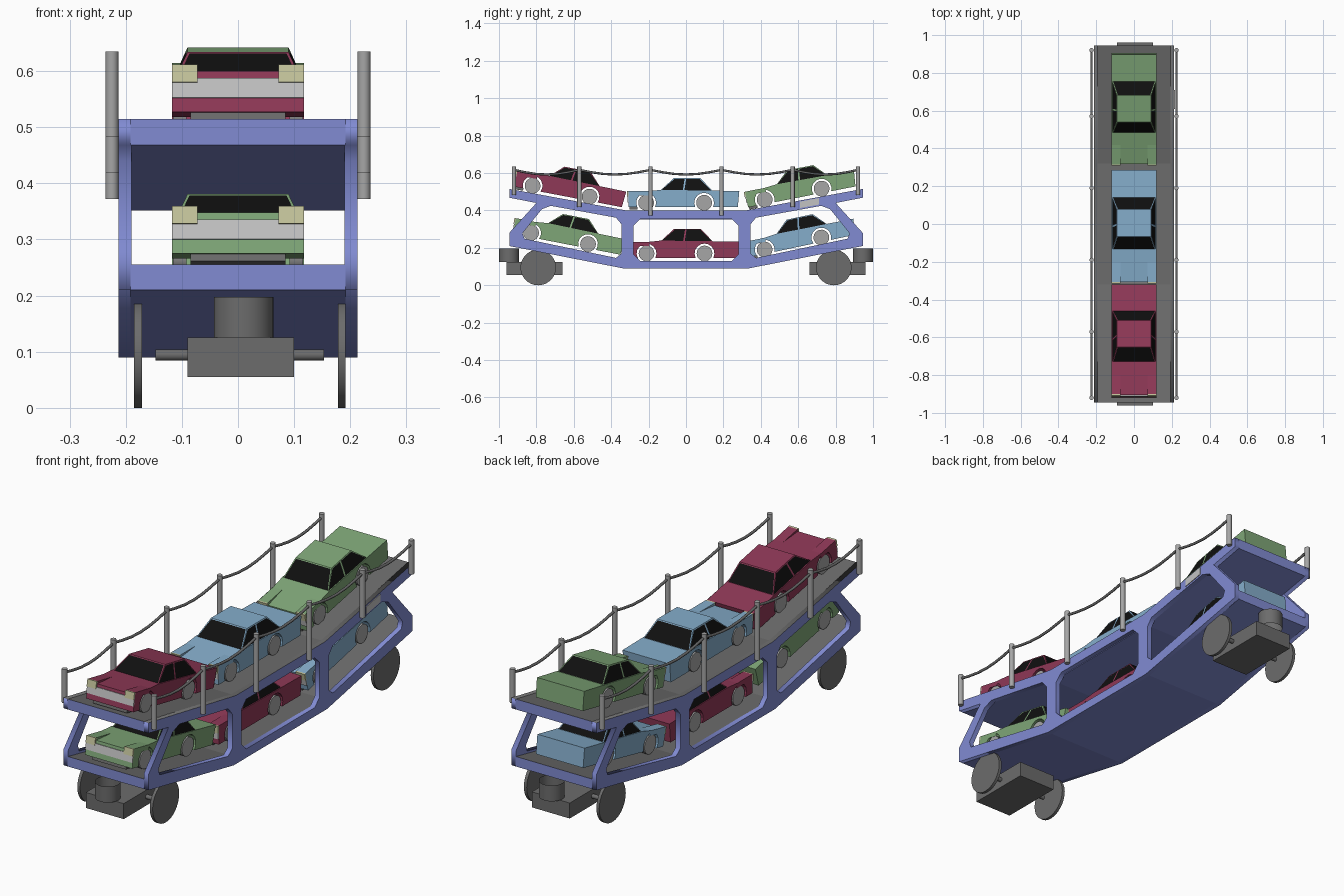
import bpy, bmesh, math
from mathutils import Matrix

if "Cube" in bpy.data.objects:
    bpy.data.objects.remove(bpy.data.objects["Cube"])

def mat(name, r, g, b):
    m = bpy.data.materials.new(name)
    m.diffuse_color = (r, g, b, 1)
    m.use_nodes = True
    m.node_tree.nodes["Principled BSDF"].inputs["Base Color"].default_value = m.diffuse_color
    return m

FRAME = mat("frame blue", .22, .26, .65)
GRAY = mat("dark gray", .15, .15, .15)
METAL = mat("light metal", .38, .38, .38)
RED = mat("car red", .275, .04, .095)
GREEN = mat("car green", .21, .38, .185)
BLUE = mat("car blue", .235, .42, .60)
BLACK = mat("window black", .005, .005, .005)
SILVER = mat("grille silver", .54, .54, .54)
LAMP = mat("headlight cream", .55, .55, .33)
I = Matrix.Identity(4)
TO_SIDE = Matrix(((0, 0, 1, 0), (1, 0, 0, 0), (0, 1, 0, 0), (0, 0, 0, 1)))  # 2D (y, z) to world

def finish(name, me, mats, M=I):
    for m in mats:
        me.materials.append(m)
    ob = bpy.data.objects.new(name, me)
    bpy.context.collection.objects.link(ob)
    ob.matrix_world = M
    return ob

def from_bm(name, bm, mats, M=I):
    me = bpy.data.meshes.new(name)
    bmesh.ops.recalc_face_normals(bm, faces=bm.faces)
    bm.normal_update()
    bm.to_mesh(me)
    bm.free()
    return finish(name, me, mats, M)

def box(name, x0, x1, y0, y1, z0, z1, m, M=I):
    bm = bmesh.new()
    bmesh.ops.create_cube(bm, size=1, matrix=Matrix.Translation(((x0+x1)/2, (y0+y1)/2, (z0+z1)/2))
                          @ Matrix.Diagonal((x1-x0, y1-y0, z1-z0, 1)))
    return from_bm(name, bm, [m], M)

def cyl(name, c, r, h, m, axis='Z', M=I, seg=20, caps=True):
    bm = bmesh.new()
    R = Matrix.Rotation(math.pi/2, 4, 'Y') if axis == 'X' else I
    bmesh.ops.create_cone(bm, cap_ends=caps, segments=seg, radius1=r, radius2=r, depth=h,
                          matrix=Matrix.Translation(c) @ R)
    for f in bm.faces:
        f.smooth = len(f.verts) == 4
    return from_bm(name, bm, [m], M)

def extrude(name, pts, x0, x1, mats, M=I):
    bm = bmesh.new()
    f = bm.faces.new([bm.verts.new((x0, y, z)) for y, z in pts])
    ext = bmesh.ops.extrude_face_region(bm, geom=[f])
    bmesh.ops.translate(bm, vec=(x1-x0, 0, 0), verts=[v for v in ext['geom'] if isinstance(v, bmesh.types.BMVert)])
    return from_bm(name, bm, mats, M)

def curve_mesh(name, cu, mats, xf):
    tmp = bpy.data.objects.new("tmp", cu)
    bpy.context.collection.objects.link(tmp)
    bpy.context.view_layer.update()
    me = bpy.data.meshes.new_from_object(tmp.evaluated_get(bpy.context.evaluated_depsgraph_get()))
    bpy.data.objects.remove(tmp)
    me.materials.clear()
    me.transform(xf)
    return finish(name, me, mats)

def spline(cu, pts, cyclic):
    s = cu.splines.new('POLY')
    s.points.add(len(pts)-1)
    for p, co in zip(s.points, pts):
        p.co = (*co, 1) if len(co) == 3 else (*co, 0, 1)
    s.use_cyclic_u = cyclic

def mirror(pts):
    return pts + [(-y, z) for y, z in reversed(pts)]

def chamfer(pts, d):
    out = []
    for i, (y, z) in enumerate(pts):
        for q in (pts[i-1], pts[(i+1) % len(pts)]):
            L = math.hypot(q[0]-y, q[1]-z)
            out.append((y+(q[0]-y)*d/L, z+(q[1]-z)*d/L))
    return out

def gray_tops(ob, zmin):
    for p in ob.data.polygons:
        p.material_index = 1 if p.normal.z > .9 and p.center.z > zmin else 0

# Two bent decks, blue with gray floors
upper = [(-.32, .40), (-.945, .515), (-.945, .468), (-.32, .352)]
lower = [(-.335, .13), (-.945, .255), (-.945, .21), (-.335, .09)]
for name, p in (("upper_deck", upper), ("lower_deck", lower)):
    gray_tops(extrude(name, mirror(p), -.192, .192, [FRAME, GRAY]), 0)

# Side frames with three chamfered openings
outline = mirror([(-.32, .40), (-.945, .515), (-.945, .468), (-.80, .44), (-.945, .28), (-.945, .21), (-.335, .09)])
end_hole = chamfer([(-.893, .255), (-.752, .43), (-.345, .356), (-.345, .14)], .03)
mid_hole = chamfer([(-.28, .355), (.28, .355), (.28, .13), (-.28, .13)], .035)
for side, sx in (("left", -1), ("right", 1)):
    cu = bpy.data.curves.new("side_frame", 'CURVE')
    cu.dimensions, cu.fill_mode, cu.extrude = '2D', 'BOTH', .0115
    for pts in (outline, end_hole, mid_hole, [(-y, z) for y, z in end_hole]):
        spline(cu, pts, True)
    ob = curve_mesh(side + "_side_frame", cu, [FRAME, GRAY], Matrix.Translation((sx*.2015, 0, 0)) @ TO_SIDE)
    gray_tops(ob, .39)

    # Railing posts and sagging cable
    ys = [-.92, -.57, -.19, .19, .57, .92]
    for y in ys:
        bottom = .372 + max(0, abs(y)-.32)*.184
        cyl(side + "_rail_post", (sx*.2245, y, (.635+bottom)/2), .0115, .635-bottom, METAL)
    cu = bpy.data.curves.new("cable", 'CURVE')
    cu.dimensions, cu.bevel_depth, cu.bevel_resolution = '3D', .006, 2
    path = [(sx*.2245, a+(b-a)*t/6, .617-.025*math.sin(math.pi*t/6)) for a, b in zip(ys, ys[1:]) for t in range(6)]
    spline(cu, path + [(sx*.2245, ys[-1], .617)], False)
    curve_mesh(side + "_rail_cable", cu, [GRAY], I)

# Small plate on the right upper beam
extrude("side_plate", [(.61, .413), (.71, .431), (.71, .466), (.61, .447)], .213, .216, [SILVER])

# Wheel sets under both ends
for end, s in (("front", -1), ("rear", 1)):
    ya, yb = sorted((s*.96, s*.66))
    box(end + "_bogie_block", -.09, .1, ya, yb, .055, .125, GRAY)
    cyl(end + "_bogie_pivot", (.01, s*.946, .161), .053, .072, GRAY, seg=32, caps=False)
    cyl(end + "_axle", (.003, s*.795, .094), .01, .3, GRAY, 'X')
    for x in (-.178, .185):
        cyl(end + "_rail_wheel", (x, s*.79, .095), .095, .014, GRAY, 'X', seg=32)

def arch(yc, r=.053, zb=-.023):
    a = math.asin(zb/r)
    return [(yc + r*math.cos(t), r*math.sin(t)) for t in
            [math.pi-a + (2*a-math.pi)*i/10 for i in range(11)]]

def car(name, y, z, pitch, paint):
    M = Matrix.Translation((0, y, z)) @ Matrix.Rotation(math.radians(pitch), 4, 'X')
    # Body with wheel arches
    prof = [(-.25, -.023)] + arch(-.155) + arch(.155)
    prof += [(.335, -.023), (.343, .063), (.2, .065), (-.077, .069), (-.25, .051)]
    extrude(name + "_body", prof, -.118, .118, [paint], M)
    # Cabin with inset windows
    bm = bmesh.new()
    rows = {}
    for s in (-1, 1):
        rows[s, 0] = [bm.verts.new((s*.115, v, .063)) for v in (-.082, .045, .2)]
        rows[s, 1] = [bm.verts.new((s*.09, v, .132)) for v in (-.007, .055, .135)]
    glass = []
    for s in (-1, 1):
        b, t = rows[s, 0], rows[s, 1]
        glass += [bm.faces.new((b[i], b[i+1], t[i+1], t[i])) for i in (0, 1)]
    for i in (0, 2):
        glass.append(bm.faces.new((rows[-1, 0][i], rows[1, 0][i], rows[1, 1][i], rows[-1, 1][i])))
    bm.faces.new(rows[-1, 1] + rows[1, 1][::-1])
    bmesh.ops.recalc_face_normals(bm, faces=bm.faces)
    bmesh.ops.inset_individual(bm, faces=glass, thickness=.006)
    for f in glass:
        f.material_index = 1
    from_bm(name + "_cabin", bm, [paint, BLACK], M)
    # Grille, headlights, hood bumps and front lip
    box(name + "_grille", -.118, .118, -.254, -.249, .002, .038, SILVER, M)
    box(name + "_front_lip", -.085, .085, -.245, -.2, -.036, -.022, GRAY, M)
    for s in (-1, 1):
        xa, xb = sorted((s*.072, s*.118))
        box(name + "_fender", xa, xb, -.25, -.14, .04, .062, paint, M)
        box(name + "_headlight", xa, xb, -.257, -.249, .03, .062, LAMP, M)
        for wy in (-.155, .155):
            cyl(name + "_wheel", (s*.104, wy, 0), .042, .024, METAL, 'X', M)

# Six cars: three on each deck, all facing the front
car("upper_front_car", -.668, .503, -10.8, RED)
car("upper_middle_car", -.058, .441, 0, BLUE)
car("upper_rear_car", .573, .487, 11, GREEN)
car("lower_front_car", -.676, .25, -11, GREEN)
car("lower_middle_car", -.056, .17, 0, RED)
car("lower_rear_car", .572, .223, 12, BLUE)
